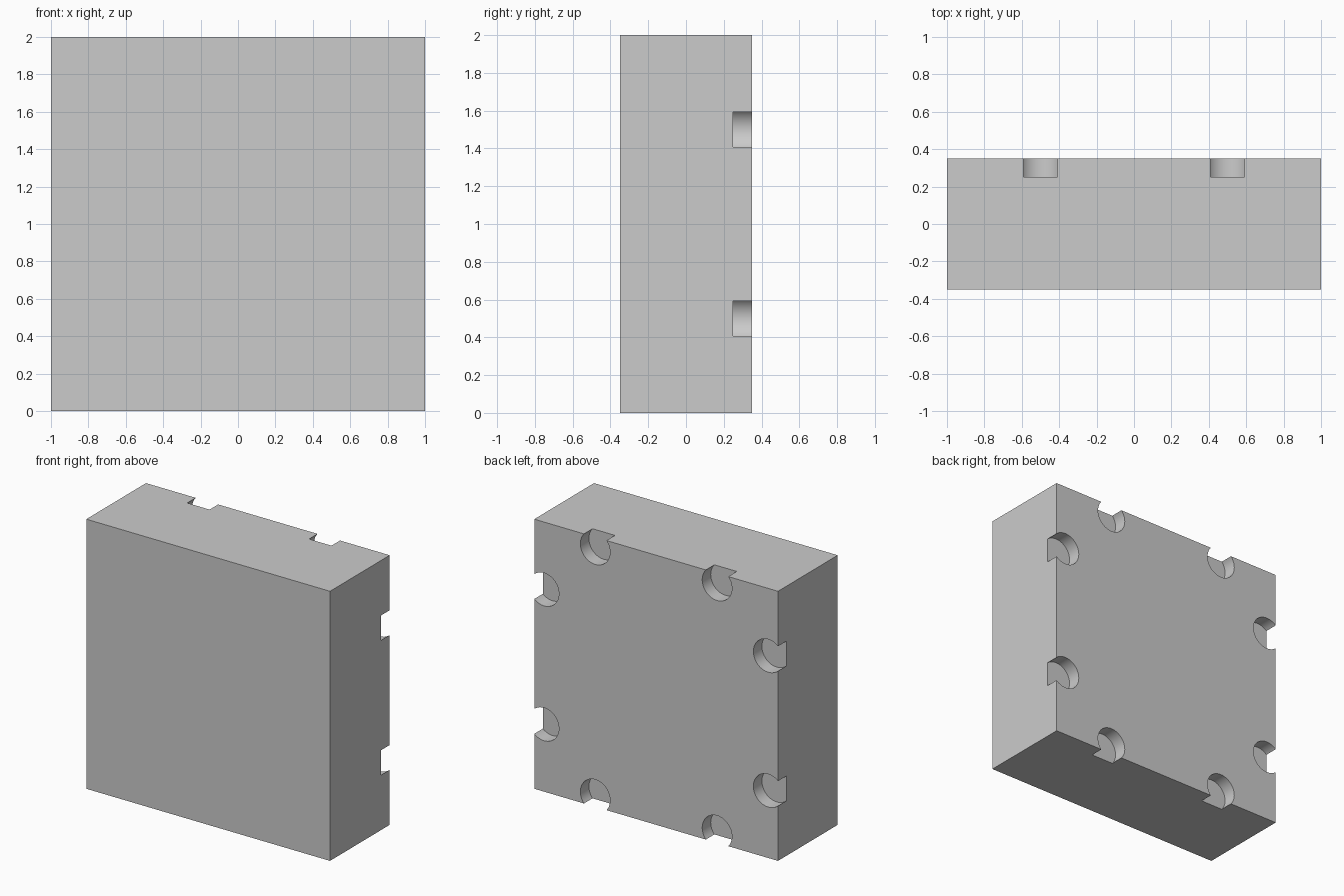
import bpy, bmesh
from math import radians
from mathutils import Matrix

if "Cube" in bpy.data.objects:
    bpy.data.objects.remove(bpy.data.objects["Cube"])

W, D, H = 2.0, 0.7, 2.0      # block size
R, INSET, DEPTH = 0.122, 0.08, 0.10   # round pockets on the back rim


def make_object(name, bm):
    mesh = bpy.data.meshes.new(name)
    bm.to_mesh(mesh)
    bm.free()
    ob = bpy.data.objects.new(name, mesh)
    bpy.context.collection.objects.link(ob)
    return ob


# Main block
bm = bmesh.new()
bmesh.ops.create_cube(bm, size=1, matrix=Matrix.Translation((0, 0, H / 2))
                      @ Matrix.Diagonal((W, D, H, 1)))
block = make_object("block", bm)

# Pocket cutters: two per edge of the back face, each breaking through the edge
bm = bmesh.new()
edge = W / 2 - INSET
for side in (-1, 1):
    for along in (-0.5, 0.5):
        for x, z in ((side * edge, along), (along, side * edge)):
            place = (Matrix.Translation((x, D / 2, H / 2 + z))
                     @ Matrix.Rotation(radians(90), 4, 'X'))
            bmesh.ops.create_cone(bm, cap_ends=True, segments=64, radius1=R,
                                  radius2=R, depth=2 * DEPTH, matrix=place)
cutter = make_object("pocket_cutter", bm)
cutter.hide_render = True
cutter.hide_set(True)

# Cut the pockets
mod = block.modifiers.new("pockets", 'BOOLEAN')
mod.operation = 'DIFFERENCE'
mod.solver = 'EXACT'
mod.object = cutter
bpy.context.view_layer.objects.active = block
block.select_set(True)
bpy.ops.object.modifier_apply(modifier=mod.name)
bpy.data.objects.remove(cutter)
bpy.ops.object.shade_smooth_by_angle(angle=radians(30))
